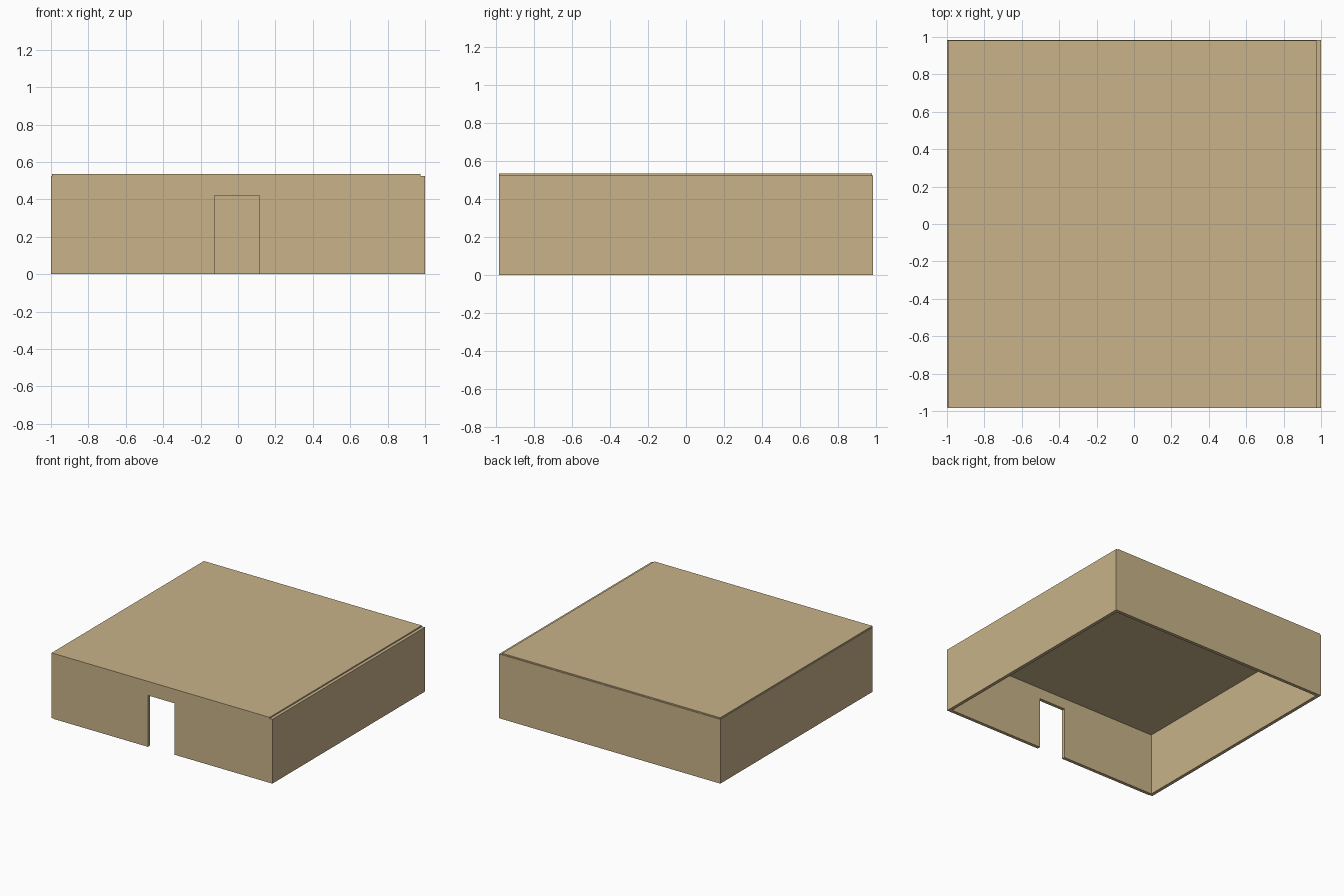
import bpy, bmesh

if "Cube" in bpy.data.objects:
    bpy.data.objects.remove(bpy.data.objects["Cube"])


def extrude_profile(name, pts, y0, y1):
    """Solid from an x-z outline swept between two y positions."""
    bm = bmesh.new()
    face = bm.faces.new([bm.verts.new((x, y0, z)) for x, z in pts])
    ret = bmesh.ops.extrude_face_region(bm, geom=[face])
    verts = [v for v in ret["geom"] if isinstance(v, bmesh.types.BMVert)]
    bmesh.ops.translate(bm, verts=verts, vec=(0, y1 - y0, 0))
    bmesh.ops.recalc_face_normals(bm, faces=bm.faces)
    mesh = bpy.data.meshes.new(name)
    bm.to_mesh(mesh)
    bm.free()
    ob = bpy.data.objects.new(name, mesh)
    bpy.context.collection.objects.link(ob)
    ob.data.materials.append(tan)
    return ob


def slab(name, x0, x1, y0, y1, z0, z1):
    return extrude_profile(name, [(x0, z0), (x1, z0), (x1, z1), (x0, z1)], y0, y1)


tan = bpy.data.materials.new("tan_plaster")
tan.diffuse_color = (0.58, 0.45, 0.25, 1)
tan.use_nodes = True
tan.node_tree.nodes["Principled BSDF"].inputs["Base Color"].default_value = tan.diffuse_color

T = 0.027   # wall thickness
H = 0.525   # wall height
Y = 0.985   # half depth

# Side walls and back wall
slab("left_wall", -1, -1 + T, -Y + 0.005, Y, 0, H)
slab("right_wall", 1 - T, 1, -Y, Y - 0.003, 0, H)
slab("back_wall", -1 + T, 1, Y - T, Y, 0, H)

# Front wall with the doorway notched out of its outline
L, R, D = -0.125, 0.115, 0.42
extrude_profile("front_wall",
                [(-1 + T, 0), (L, 0), (L, D), (R, D), (R, 0),
                 (1, 0), (1, H), (-1 + T, H)], -Y, -Y + T)

# Flat roof, standing slightly proud and stopping short of the right edge
slab("roof", -0.995, 0.975, -Y, Y - 0.005, 0.508, 0.535)
